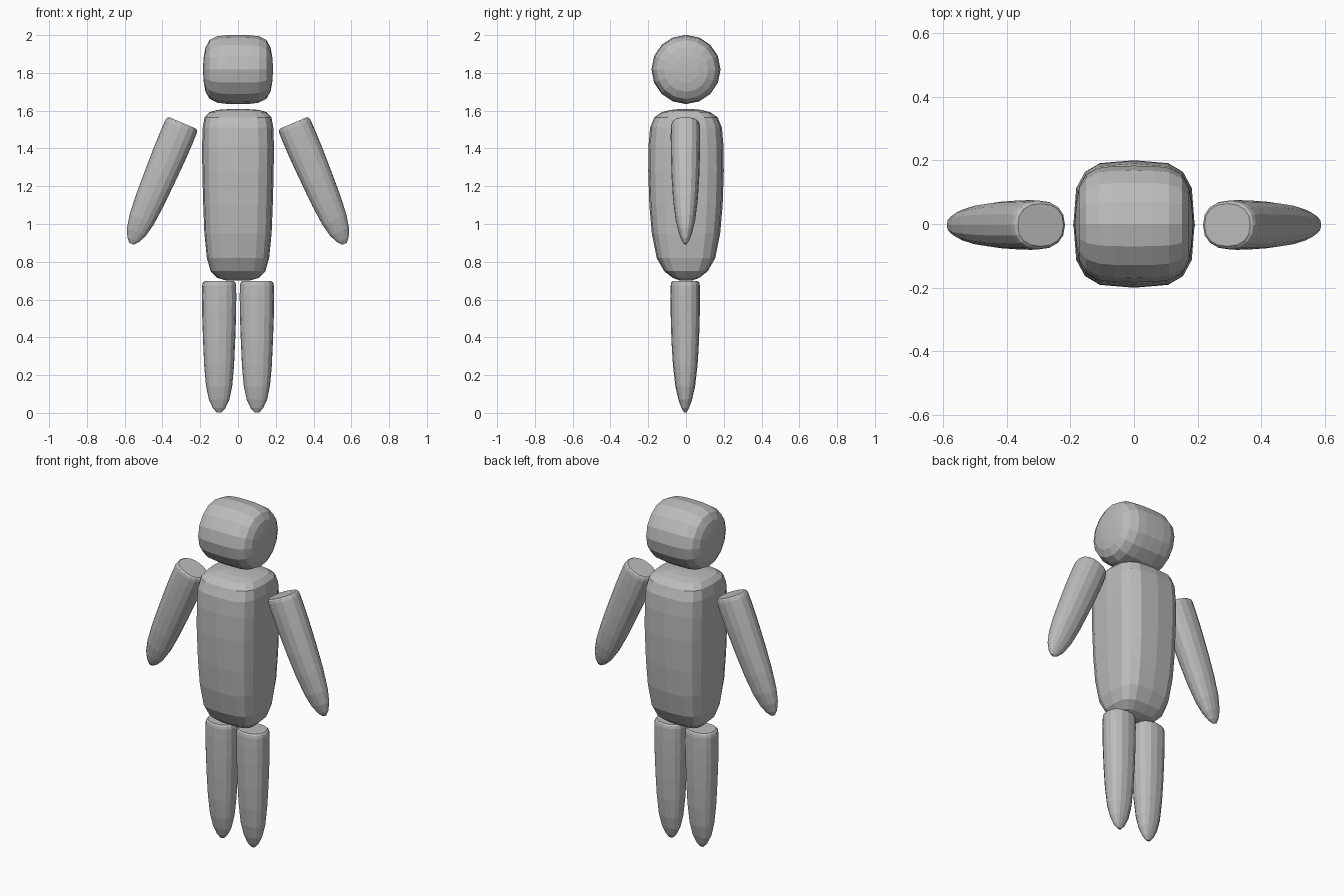
import bpy, bmesh, math
from mathutils import Matrix

if "Cube" in bpy.data.objects:
    bpy.data.objects.remove(bpy.data.objects["Cube"])

grey = bpy.data.materials.new("plain_grey")
grey.diffuse_color = (0.5, 0.5, 0.5, 1)
grey.use_nodes = True
grey.node_tree.nodes["Principled BSDF"].inputs["Base Color"].default_value = grey.diffuse_color


def loft(name, rings, power, matrix, sides=16):
    """Stack rounded-square rings (z, half x, half y) and cap both ends."""
    bm = bmesh.new()
    loops = []
    for z, rx, ry in rings:
        loop = []
        for i in range(sides):
            a = 2 * math.pi * i / sides
            c, s = round(math.cos(a), 6), round(math.sin(a), 6)
            x = math.copysign(abs(c) ** (2 / power), c) * rx
            y = math.copysign(abs(s) ** (2 / power), s) * ry
            loop.append(bm.verts.new((x, y, z)))
        loops.append(loop)
    for lo, hi in zip(loops, loops[1:]):
        for i in range(sides):
            j = (i + 1) % sides
            bm.faces.new((lo[i], lo[j], hi[j], hi[i]))
    bm.faces.new(loops[0][::-1])
    bm.faces.new(loops[-1])
    bm.transform(matrix)
    bmesh.ops.recalc_face_normals(bm, faces=bm.faces)
    mesh = bpy.data.meshes.new(name)
    bm.to_mesh(mesh)
    bm.free()
    mesh.materials.append(grey)
    bpy.context.collection.objects.link(bpy.data.objects.new(name, mesh))


# head: round seen from the side, square-ish from the front
half = [(0.0, 0.183), (0.06, 0.182), (0.11, 0.176), (0.15, 0.156),
        (0.172, 0.118), (0.181, 0.07), (0.184, 0.03)]
head = [(-x, r, r) for x, r in half[:0:-1]] + [(x, r, r) for x, r in half]
loft("head", head, 2,
     Matrix.Translation((0, 0, 1.818)) @ Matrix.Rotation(math.pi / 2, 4, 'Y'))

# torso: rounded block narrowing at the bottom
torso = [(0.70, 0.06, 0.03), (0.715, 0.11, 0.07), (0.75, 0.145, 0.115),
         (0.82, 0.165, 0.155), (0.95, 0.178, 0.181), (1.10, 0.184, 0.194),
         (1.28, 0.189, 0.20), (1.42, 0.19, 0.198), (1.51, 0.187, 0.19),
         (1.565, 0.177, 0.168), (1.592, 0.152, 0.128), (1.604, 0.11, 0.08),
         (1.608, 0.05, 0.04)]
loft("torso", torso, 3.4, Matrix.Identity(4))

# limbs: one tapered shape for both arms and legs
limb = [(0.002, 0.012, 0.006), (0.025, 0.033, 0.02), (0.07, 0.054, 0.036),
        (0.14, 0.069, 0.052), (0.25, 0.079, 0.065), (0.38, 0.085, 0.073),
        (0.52, 0.09, 0.077), (0.62, 0.091, 0.078), (0.675, 0.09, 0.077),
        (0.69, 0.086, 0.074), (0.697, 0.078, 0.067)]
for side, label in ((1, "right"), (-1, "left")):
    loft(label + "_leg", limb, 2.3, Matrix.Translation((side * 0.1, -0.004, 0)))
    shoulder = Matrix.Translation((side * 0.293, -0.003, 1.535))
    tilt = Matrix.Rotation(-side * math.radians(23), 4, 'Y')
    loft(label + "_arm", limb, 2.3,
         shoulder @ tilt @ Matrix.Translation((0, 0, -0.697)))
